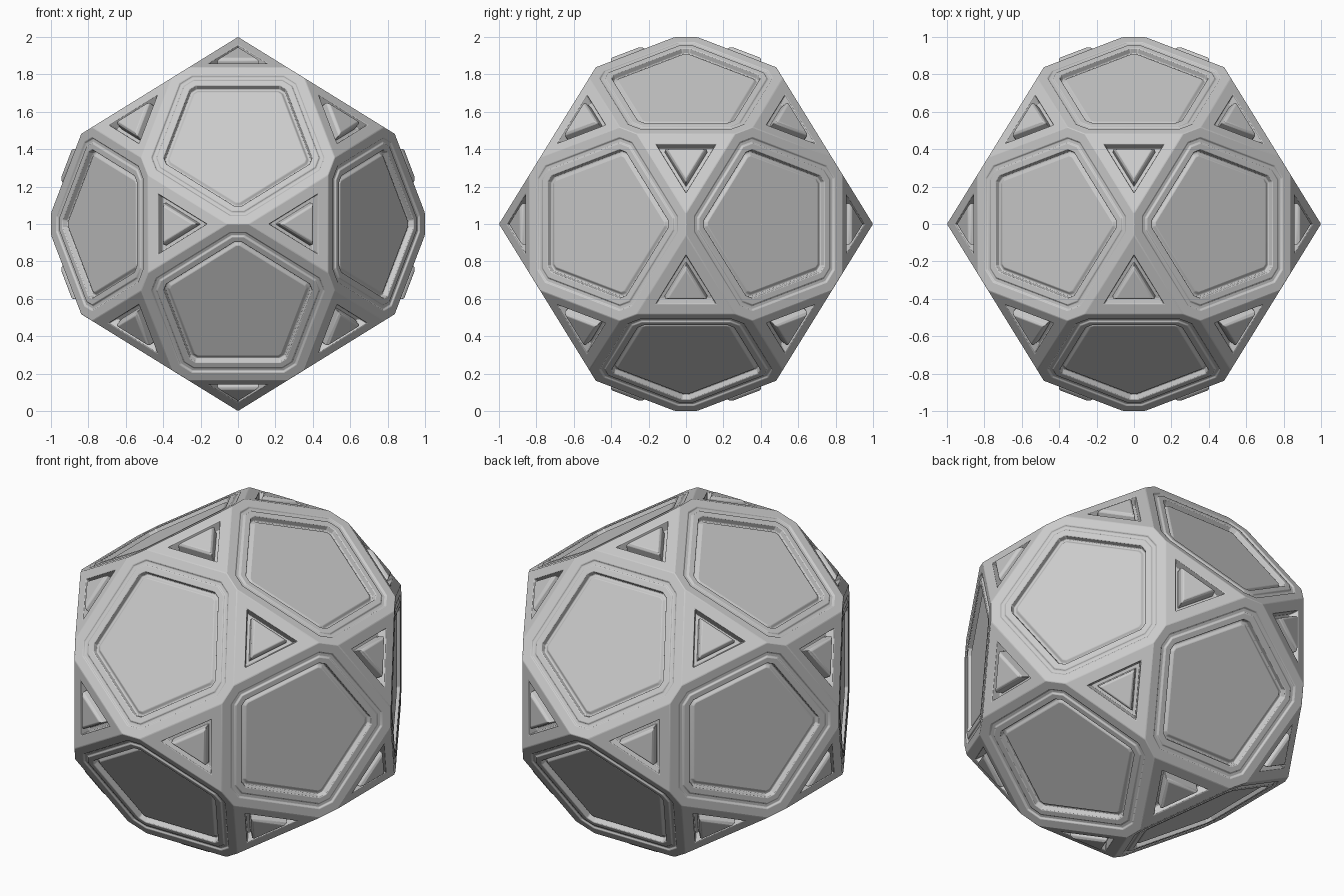
import bpy, bmesh
from math import radians, sqrt
from mathutils import Vector
from itertools import product, combinations

if "Cube" in bpy.data.objects:
    bpy.data.objects.remove(bpy.data.objects["Cube"])

PHI = (1 + sqrt(5)) / 2
S = 1 / PHI          # scale giving edge midpoints at radius 1
HALF = 0.058         # half of the short edge left between pentagon faces

# Dodecahedron corners
corners = [Vector(c) * S for c in product((-1, 1), repeat=3)]
for i, j in product((-1, 1), repeat=2):
    a, b = i * S * S, j
    corners += [Vector((0, a, b)), Vector((b, 0, a)), Vector((a, b, 0))]

# Deeply cut the corners: keep a short stretch around each edge midpoint
bm = bmesh.new()
for p, q in combinations(corners, 2):
    if (p - q).length < 2 * S * S + 0.01:
        mid, d = (p + q) / 2, (q - p).normalized()
        bm.verts.new(mid + d * HALF)
        bm.verts.new(mid - d * HALF)
bmesh.ops.convex_hull(bm, input=bm.verts[:])
bmesh.ops.dissolve_limit(bm, angle_limit=radians(2), verts=bm.verts[:], edges=bm.edges[:])
bmesh.ops.recalc_face_normals(bm, faces=bm.faces[:])

pentagons = [f for f in bm.faces if len(f.verts) > 4]
triangles = [f for f in bm.faces if len(f.verts) == 3]


def steps(faces, profile):
    """Inset the faces again and again, raising or lowering each time."""
    for thickness, depth in profile:
        bmesh.ops.inset_individual(bm, faces=faces, thickness=thickness,
                                   depth=depth, use_even_offset=True)


# Large plates: border, fine groove, rim, moat, panel
steps(pentagons, [(0.053, 0), (0.004, -0.008), (0.020, 0), (0.004, 0.008),
                  (0.034, 0), (0.006, -0.030), (0.012, 0), (0.012, 0.014)])
# Triangular pockets with a raised stud in each
steps(triangles, [(0.058, 0), (0.010, -0.050), (0.017, 0),
                  (0.002, 0.055), (0.010, 0.012)])

# Stand on the ground
for v in bm.verts:
    v.co.z += 1

mesh = bpy.data.meshes.new("panelled_ball")
bm.to_mesh(mesh)
bm.free()
ball = bpy.data.objects.new("panelled_ball", mesh)
bpy.context.collection.objects.link(ball)

# Soft edges
bev = ball.modifiers.new("soft_edges", 'BEVEL')
bev.width = 0.004
bev.segments = 2
bev.limit_method = 'ANGLE'
bev.angle_limit = radians(25)

bpy.context.view_layer.objects.active = ball
ball.select_set(True)
bpy.ops.object.shade_smooth_by_angle(angle=radians(30))
